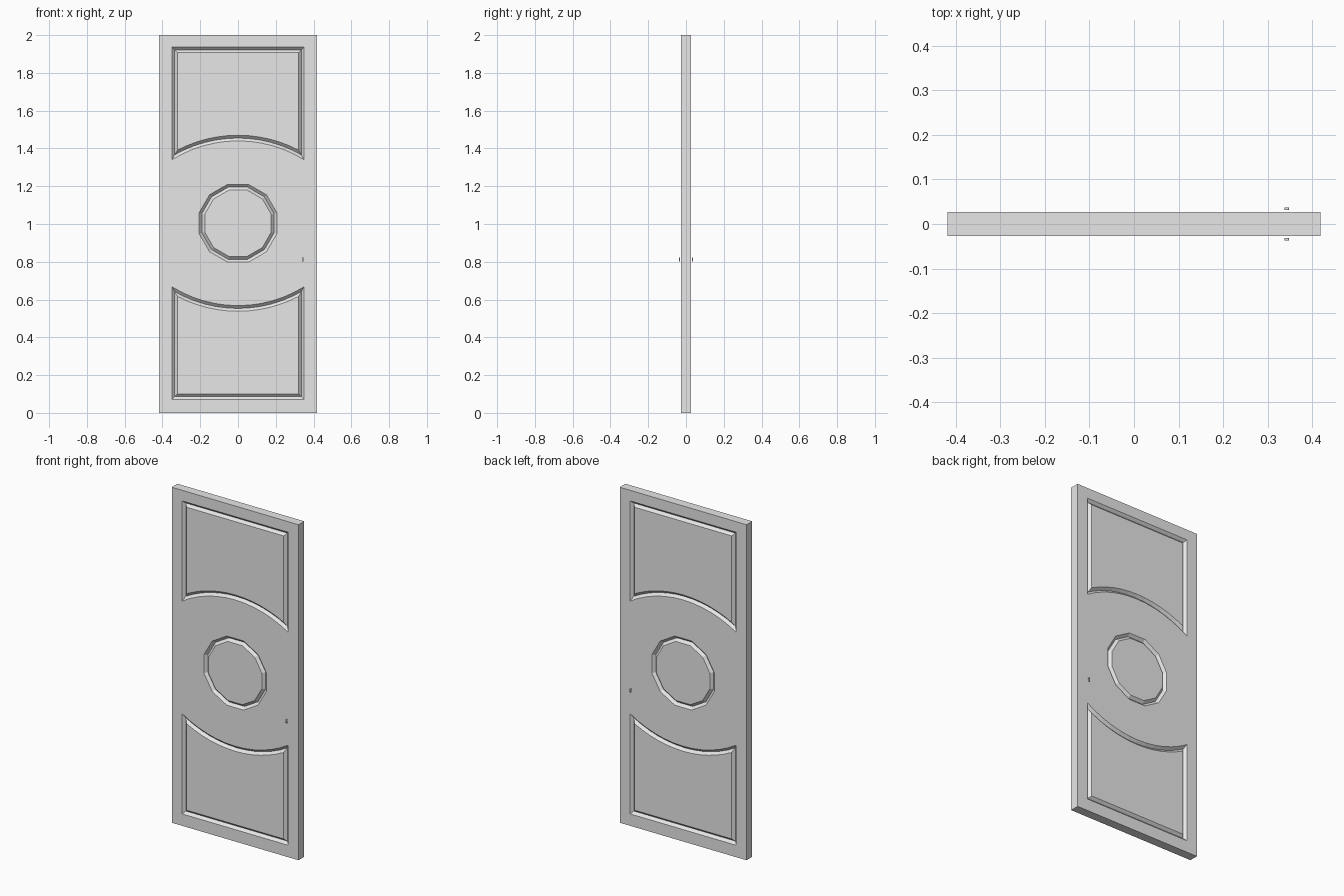
import bpy, bmesh, math

if "Cube" in bpy.data.objects:
    bpy.data.objects.remove(bpy.data.objects["Cube"])

HALF_W, HEIGHT, HALF_T = 0.418, 2.0, 0.027   # door slab
GROOVE, DEPTH = 0.030, 0.015                 # V groove width and depth
MID_Z = 1.004                                # the panels mirror about this height

paint = bpy.data.materials.new("light_grey_paint")
paint.diffuse_color = (0.8, 0.8, 0.8, 1)
paint.use_nodes = True
paint.node_tree.nodes["Principled BSDF"].inputs["Base Color"].default_value = paint.diffuse_color


def finish(name, bm):
    bmesh.ops.recalc_face_normals(bm, faces=bm.faces[:])
    mesh = bpy.data.meshes.new(name)
    bm.to_mesh(mesh)
    bm.free()
    mesh.materials.append(paint)
    obj = bpy.data.objects.new(name, mesh)
    bpy.context.collection.objects.link(obj)
    return obj


# Groove outlines, shrunk inwards by o
def round_outline(o):
    r = (0.206 - o) / math.cos(math.radians(15))
    return [(r * math.cos(math.radians(15 + 30 * i)),
             MID_Z + r * math.sin(math.radians(15 + 30 * i))) for i in range(12)]


def arched_outline(o, flip):
    w, top = 0.35 - o, 1.937 - o
    r, centre = 0.6625 + o, 0.7775
    a = math.asin(w / r)
    pts = [(r * math.sin(a * (i / 6 - 1)), centre + r * math.cos(a * (i / 6 - 1)))
           for i in range(13)]
    pts += [(w, top), (-w, top)]
    return [(x, 2 * MID_Z - z) for x, z in pts] if flip else pts


def add_loop(bm, pts, y):
    return [bm.verts.new((x, y, z)) for x, z in pts]


def loop_edges(bm, loop):
    out = []
    for a, b in zip(loop, loop[1:] + loop[:1]):
        out.append(bm.edges.get((a, b)) or bm.edges.new((a, b)))
    return out


def bridge(bm, la, lb):
    n = len(la)
    for i in range(n):
        j = (i + 1) % n
        bm.faces.new((la[i], la[j], lb[j], lb[i]))


def fill(bm, edges):
    bmesh.ops.triangle_fill(bm, edges=edges, use_beauty=True, use_dissolve=False)


# Door slab with V grooves on both sides
bm = bmesh.new()
rims = []
outlines = [round_outline,
            lambda o: arched_outline(o, False),
            lambda o: arched_outline(o, True)]
for side in (-1, 1):
    y = side * HALF_T
    rim = add_loop(bm, [(-HALF_W, 0), (HALF_W, 0), (HALF_W, HEIGHT), (-HALF_W, HEIGHT)], y)
    rims.append(rim)
    border = loop_edges(bm, rim)
    grooves = []
    for outline in outlines:
        outer = add_loop(bm, outline(0), y)
        border += loop_edges(bm, outer)
        grooves.append((outline, outer))
    fill(bm, border)
    for outline, outer in grooves:
        valley = add_loop(bm, outline(GROOVE / 2), y - side * DEPTH)
        inner = add_loop(bm, outline(GROOVE), y)
        fill(bm, loop_edges(bm, inner))
        bridge(bm, outer, valley)
        bridge(bm, valley, inner)
bridge(bm, rims[0], rims[1])
finish("door_slab", bm)

# Small keyhole plates, front and back
key = [(0.343 + 0.005 * math.cos(math.radians(-55 + 29 * i)),
        0.818 + 0.005 * math.sin(math.radians(-55 + 29 * i))) for i in range(11)]
key += [(0.339, 0.801), (0.347, 0.801)]
for side, name in ((-1, "front_keyhole_plate"), (1, "back_keyhole_plate")):
    bm = bmesh.new()
    near = add_loop(bm, key, side * 0.031)
    far = add_loop(bm, key, side * 0.037)
    bridge(bm, near, far)
    bm.faces.new(near)
    bm.faces.new(far)
    finish(name, bm)
